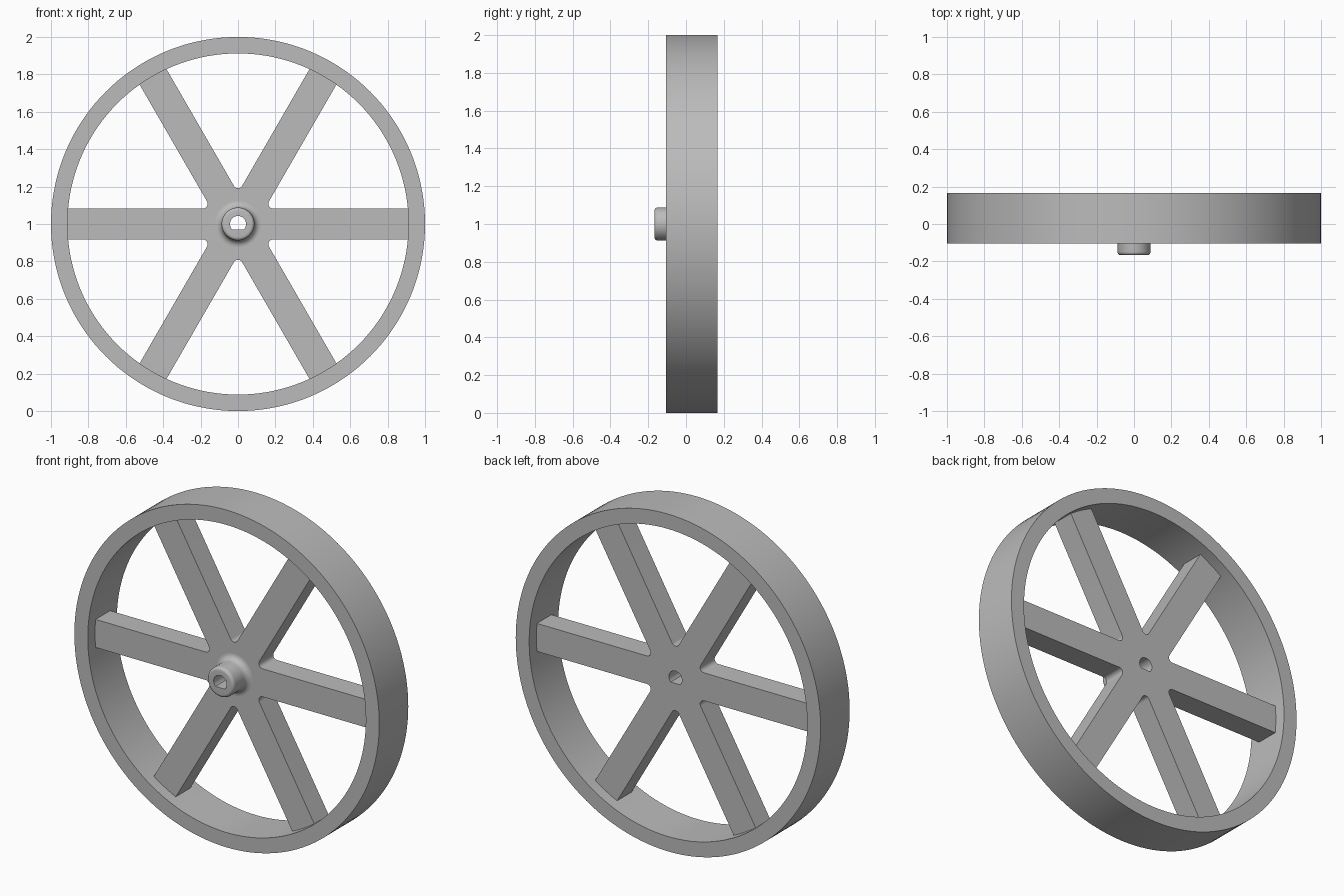
import bpy, bmesh, math
from math import sin, cos, pi, radians
from mathutils import Vector

cube = bpy.data.objects.get("Cube")
if cube:
    bpy.data.objects.remove(cube, do_unlink=True)

CENTRE_Z = 1.0
RIM_FRONT, RIM_BACK = -0.105, 0.167
SPOKE_FRONT, SPOKE_BACK = -0.037, 0.099
HUB_FRONT = -0.167
RIM_INNER = 0.912
HALF_SPOKE = 0.083
HUB_R, BORE_R, BORE_FLAT = 0.088, 0.043, -0.03

grey = bpy.data.materials.new("plain grey")
grey.use_nodes = True
grey.diffuse_color = (0.5, 0.5, 0.5, 1)
grey.node_tree.nodes["Principled BSDF"].inputs["Base Color"].default_value = (0.5, 0.5, 0.5, 1)


def finish(name, bm):
    bmesh.ops.recalc_face_normals(bm, faces=bm.faces)
    mesh = bpy.data.meshes.new(name)
    bm.to_mesh(mesh)
    bm.free()
    mesh.materials.append(grey)
    obj = bpy.data.objects.new(name, mesh)
    obj.location.z = CENTRE_Z
    bpy.context.collection.objects.link(obj)
    return obj


def lathe(name, profile, steps):
    """Spin a closed (radius, y) profile about the wheel axis."""
    bm = bmesh.new()
    verts = [bm.verts.new((r, y, 0)) for r, y in profile]
    edges = [bm.edges.new((verts[i - 1], verts[i])) for i in range(len(verts))]
    bmesh.ops.spin(bm, geom=verts + edges, cent=(0, 0, 0), axis=(0, 1, 0),
                   angle=2 * pi, steps=steps, use_merge=True)
    bmesh.ops.remove_doubles(bm, verts=bm.verts, dist=1e-5)
    return finish(name, bm)


def extrude(name, outline, front, back):
    """Extrude a closed (x, z) outline along y."""
    bm = bmesh.new()
    face = bm.faces.new([bm.verts.new((x, front, z)) for x, z in outline])
    new = bmesh.ops.extrude_face_region(bm, geom=[face])["geom"]
    bmesh.ops.translate(bm, vec=(0, back - front, 0),
                        verts=[g for g in new if isinstance(g, bmesh.types.BMVert)])
    return finish(name, bm)


def arc(cx, cy, r, start, end, n):
    angles = [radians(start + (end - start) * i / n) for i in range(n + 1)]
    return [(cx + r * cos(a), cy + r * sin(a)) for a in angles]


# Rim
rim = lathe("rim", [(RIM_INNER, RIM_FRONT), (1, RIM_FRONT),
                    (1, RIM_BACK), (RIM_INNER, RIM_BACK)], 144)

# Six spokes in one piece, with filleted inner corners
fillet = 0.025
corner = (HALF_SPOKE + fillet) / sin(radians(30))
tip = RIM_INNER + 0.02
outline = []
for k in range(6):
    a = 60 * k
    d = Vector((cos(radians(a)), sin(radians(a))))
    side = Vector((-d.y, d.x)) * HALF_SPOKE
    outline += [tuple(d * tip - side), tuple(d * tip + side)]
    b = radians(a + 30)
    outline += arc(corner * cos(b), corner * sin(b), fillet, a + 270, a + 150, 10)
spokes = extrude("spokes", outline, SPOKE_FRONT, SPOKE_BACK)

# Hub boss with a rounded lip and a flared foot
lip, foot = 0.018, 0.035
profile = [(BORE_R * 0.5, HUB_FRONT)]
profile += arc(HUB_R - lip, HUB_FRONT + lip, lip, -90, 0, 6)
profile += arc(HUB_R + foot, SPOKE_FRONT - foot, foot, 180, 90, 8)
profile += [(HUB_R + foot, SPOKE_FRONT + 0.01), (BORE_R * 0.5, SPOKE_FRONT + 0.01)]
hub = lathe("hub", profile, 64)

# D-shaped shaft bore through hub and spokes
flat_angle = math.degrees(math.asin(BORE_FLAT / BORE_R))
bore = extrude("bore_cutter", arc(0, 0, BORE_R, flat_angle, 180 - flat_angle, 36), -0.3, 0.3)
bore.hide_render = True
for obj in (hub, spokes):
    mod = obj.modifiers.new("bore", "BOOLEAN")
    mod.operation, mod.solver, mod.object = "DIFFERENCE", "EXACT", bore
    bpy.context.view_layer.objects.active = obj
    bpy.ops.object.modifier_apply(modifier=mod.name)
bpy.data.objects.remove(bore, do_unlink=True)

# Smooth the round surfaces, keep hard edges
for obj in (rim, spokes, hub):
    bpy.ops.object.select_all(action="DESELECT")
    obj.select_set(True)
    bpy.context.view_layer.objects.active = obj
    bpy.ops.object.shade_smooth_by_angle(angle=radians(30))
